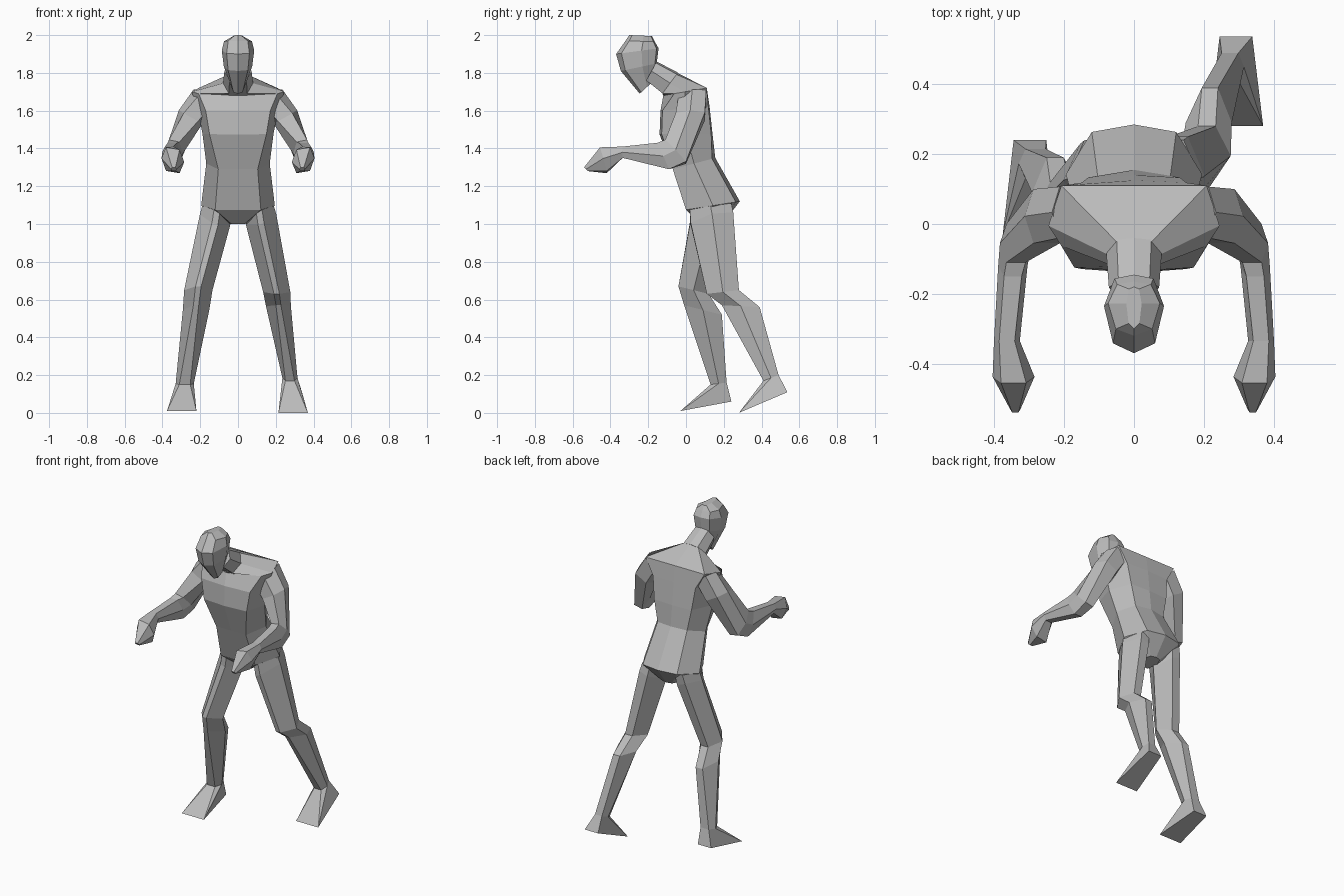
import bpy
import bmesh
from mathutils import Vector

default_cube = bpy.data.objects.get("Cube")
if default_cube:
    bpy.data.objects.remove(default_cube, do_unlink=True)

# One flat colour for the whole figure
clay = bpy.data.materials.new("plain_grey")
clay.use_nodes = True
grey = (0.5, 0.5, 0.5, 1)
clay.diffuse_color = grey
clay.node_tree.nodes["Principled BSDF"].inputs["Base Color"].default_value = grey

# Cross-sections as (across, front to back) in unit size
LIMB = [(-.6, -1), (.6, -1), (1, 0), (.6, 1), (-.6, 1), (-1, 0)]
LEG = [(-.2, -1), (.2, -1), (1, 0), (.4, 1), (-.3, 1), (-1, 0)]
TORSO = [(-.62, -1), (0, -1), (.62, -1), (1, 0), (.62, .85), (0, 1), (-.62, .85), (-1, 0)]
CHEST = [(-.8, -.92), (0, -1), (.8, -.92), (1, 0), (.7, .95), (0, 1), (-.7, .95), (-1, 0)]
SHOULDERS = [(-.85, -.5), (0, -1), (.85, -.5), (1, 0), (.85, 1), (0, 1), (-.85, 1), (-1, 0)]
HEAD = [(-.7, -.75), (0, -1), (.7, -.75), (1, .2), (.65, .9), (0, 1), (-.65, .9), (-1, .2)]
SOLE = [(-1, -1), (1, -1), (1, -1), (.6, 1), (-.6, 1), (-1, -1)]


def ring(section, front, back, width, x=0, lean=0):
    """Place a section between a front and a back point given as (y, z)."""
    front, back = Vector((x, *front)), Vector((x, *back))
    middle, depth = (front + back) / 2, (back - front) / 2
    across = Vector((width, 0, lean))
    return [middle + across * u + depth * v for u, v in section]


def loft(name, rings, side=1):
    """Skin a row of rings, closing both ends; side -1 mirrors across x."""
    bm = bmesh.new()
    rows = [[bm.verts.new((p.x * side, p.y, p.z)) for p in points] for points in rings]
    count = len(rows[0])
    for lower, upper in zip(rows, rows[1:]):
        for i in range(count):
            j = (i + 1) % count
            bm.faces.new((lower[i], lower[j], upper[j], upper[i]))
    bm.faces.new(rows[0][::-1])
    bm.faces.new(rows[-1])
    bmesh.ops.remove_doubles(bm, verts=bm.verts, dist=0.0005)
    bmesh.ops.recalc_face_normals(bm, faces=bm.faces)
    mesh = bpy.data.meshes.new(name)
    bm.to_mesh(mesh)
    bm.free()
    mesh.materials.append(clay)
    part = bpy.data.objects.new(name, mesh)
    bpy.context.collection.objects.link(part)
    return part


# Torso from crotch up to the neck
loft("torso", [
    ring(TORSO, (.08, 1), (.2, 1.01), .055),
    ring(TORSO, (0, 1.075), (.285, 1.12), .195),
    ring(TORSO, (-.07, 1.29), (.155, 1.35), .168),
    ring(CHEST, (-.14, 1.475), (.14, 1.48), .188),
    ring(CHEST, (-.135, 1.6), (.125, 1.62), .214),
    ring(SHOULDERS, (-.12, 1.68), (.11, 1.72), .245),
    ring(TORSO, (-.125, 1.69), (-.045, 1.8), .08),
])

# Neck leaning forward into the skull
loft("neck", [
    ring(TORSO, (-.11, 1.68), (-.04, 1.8), .08),
    ring(TORSO, (-.21, 1.76), (-.155, 1.86), .072),
])

# Head from chin to ridged crown
loft("head", [
    ring(HEAD, (-.245, 1.69), (-.18, 1.75), .035),
    ring(HEAD, (-.345, 1.81), (-.155, 1.85), .075),
    ring(HEAD, (-.37, 1.9), (-.145, 1.93), .086),
    ring(HEAD, (-.32, 1.97), (-.165, 1.965), .074),
    ring(HEAD, (-.3, 2), (-.18, 1.995), .022),
])

# Bent arms with closed, drooping hands
for label, side in (("left", 1), ("right", -1)):
    loft(label + "_upper_arm", [
        ring(LIMB, (-.04, 1.645), (.107, 1.68), .055, .18, .05),
        ring(LIMB, (-.055, 1.565), (.1, 1.57), .063, .25, .035),
        ring(LIMB, (-.11, 1.44), (0, 1.325), .046, .338, .01),
    ], side)
    loft(label + "_forearm", [
        ring(LIMB, (-.11, 1.44), (0, 1.325), .046, .338, .01),
        ring(LIMB, (-.15, 1.43), (-.09, 1.29), .042, .347),
        ring(LIMB, (-.335, 1.41), (-.335, 1.35), .037, .364),
    ], side)
    loft(label + "_hand", [
        ring(LIMB, (-.335, 1.41), (-.335, 1.35), .037, .364),
        ring(LIMB, (-.455, 1.4), (-.42, 1.275), .06, .345, .01),
        ring(LIMB, (-.54, 1.3), (-.52, 1.28), .015, .34),
    ], side)

# Legs in mid stride: the left one trails, the right one leads
strides = {
    "left": (1, [
        ring(LEG, (.02, 1.08), (.24, 1.11), .08, .11),
        ring(LEG, (.025, 1), (.25, 1.05), .08, .122, .03),
        ring(LEG, (.11, .63), (.28, .65), .072, .205),
        ring(LEG, (.19, .57), (.39, .56), .066, .214),
        ring(LIMB, (.41, .17), (.49, .2), .04, .275)],
        ring(SOLE, (.28, 0), (.537, .11), .078, .292)),
    "right": (-1, [
        ring(LEG, (.02, 1.08), (.24, 1.11), .08, .11),
        ring(LEG, (.02, 1), (.23, 1.04), .08, .122, .03),
        ring(LEG, (-.04, .67), (.12, .63), .075, .21),
        ring(LEG, (-.01, .57), (.19, .52), .07, .222),
        ring(LIMB, (.13, .15), (.215, .16), .048, .282)],
        ring(SOLE, (-.03, .01), (.24, .06), .078, .298)),
}
for label, (side, leg, sole) in strides.items():
    loft(label + "_thigh", leg[:3], side)
    loft(label + "_shin", leg[2:], side)
    loft(label + "_foot", [leg[-1], sole], side)
